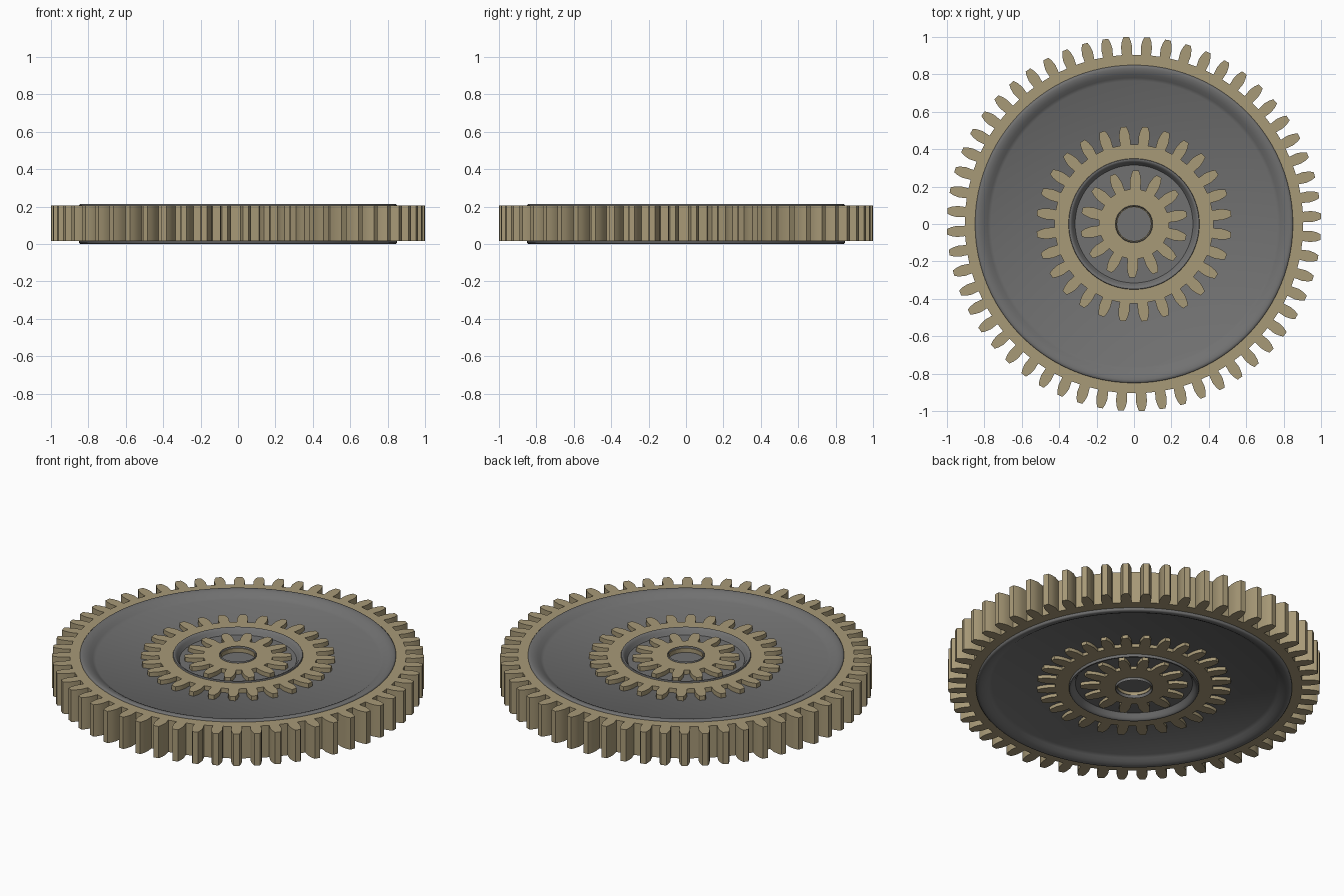
import bpy, bmesh, math

if "Cube" in bpy.data.objects:
    bpy.data.objects.remove(bpy.data.objects["Cube"])

def material(name, rgb):
    m = bpy.data.materials.new(name)
    m.diffuse_color = (*rgb, 1)
    m.use_nodes = True
    m.node_tree.nodes["Principled BSDF"].inputs["Base Color"].default_value = m.diffuse_color
    return m

TAN = material("tan brass", (0.39, 0.32, 0.185))
GREY = material("dark grey", (0.165, 0.165, 0.165))

def finish(name, bm, mat, angle):
    bmesh.ops.recalc_face_normals(bm, faces=bm.faces)
    me = bpy.data.meshes.new(name)
    bm.to_mesh(me)
    bm.free()
    me.materials.append(mat)
    ob = bpy.data.objects.new(name, me)
    bpy.context.collection.objects.link(ob)
    bpy.ops.object.select_all(action='DESELECT')
    ob.select_set(True)
    bpy.context.view_layer.objects.active = ob
    bpy.ops.object.shade_smooth_by_angle(angle=math.radians(angle))
    return ob

# Toothed ring: each tooth bulges in the middle and narrows at the tip
def gear(name, teeth, tip, root, inner, phase, z0=0.016, z1=0.205):
    bm = bmesh.new()
    mid = (tip + root) / 2
    half = [(root, 0.027), (mid - 0.005, 0.030), (tip - 0.022, 0.024), (tip, 0.015)]
    outline = []
    for i in range(teeth):
        a = math.radians(phase) + 2 * math.pi * i / teeth
        outline += [(r, a - w / r) for r, w in half]
        outline += [(r, a + w / r) for r, w in reversed(half)]
    def ring(radius_of, z):
        return [bm.verts.new((radius_of(r) * math.cos(a), radius_of(r) * math.sin(a), z))
                for r, a in outline]
    # the inner edge and the root circle follow the same angles as the outline
    loops = [ring(lambda r: r, z0), ring(lambda r: r, z1),
             ring(lambda r: inner, z1), ring(lambda r: inner, z0)]
    n = len(outline)
    # outer and inner walls
    for A, B in ((loops[0], loops[1]), (loops[2], loops[3])):
        for k in range(n):
            j = (k + 1) % n
            bm.faces.new((A[k], A[j], B[j], B[k]))
    # top and bottom: one face per tooth plus the band under it
    for O, I in ((loops[1], loops[2]), (loops[0], loops[3])):
        for t in range(teeth):
            s = t * 8
            bm.faces.new(O[s:s + 8])
            bm.faces.new([O[s], O[s + 7]] + I[s:s + 8][::-1])
            e = (s + 8) % n
            bm.faces.new((O[s + 7], O[e], I[e], I[s + 7]))
    return finish(name, bm, TAN, 35)

# Rimmed disc: rounded rim sloping into a recessed web, same on both sides
def disc(name, radius, web_depth=0.035, height=0.214, seg=96):
    bm = bmesh.new()
    top = [(1.0, 0.006), (0.994, 0.001), (0.98, 0.0), (0.96, 0.004),
           (0.94, 0.012), (0.92, 0.024), (0.90, web_depth)]
    profile = [(f * radius, height - d) for f, d in top]
    profile = [(r, height - z) for r, z in reversed(profile)] + profile
    rings = [[bm.verts.new((r * math.cos(2 * math.pi * k / seg),
                            r * math.sin(2 * math.pi * k / seg), z))
              for k in range(seg)] for r, z in profile]
    for A, B in zip(rings, rings[1:]):
        for k in range(seg):
            j = (k + 1) % seg
            bm.faces.new((A[k], A[j], B[j], B[k]))
    # webs
    for R, z in ((rings[0], web_depth), (rings[-1], height - web_depth)):
        c = bm.verts.new((0, 0, z))
        for k in range(seg):
            bm.faces.new((R[k], R[(k + 1) % seg], c))
    return finish(name, bm, GREY, 50)

gear("outer_gear", 56, 1.0, 0.905, 0.83, 2.4)
gear("middle_gear", 28, 0.522, 0.425, 0.335, 6.2)
gear("inner_gear", 14, 0.287, 0.187, 0.09, 88)

disc("outer_disc", 0.85)
disc("middle_disc", 0.35, web_depth=0.034)
disc("hub_disc", 0.10, web_depth=0.033)
